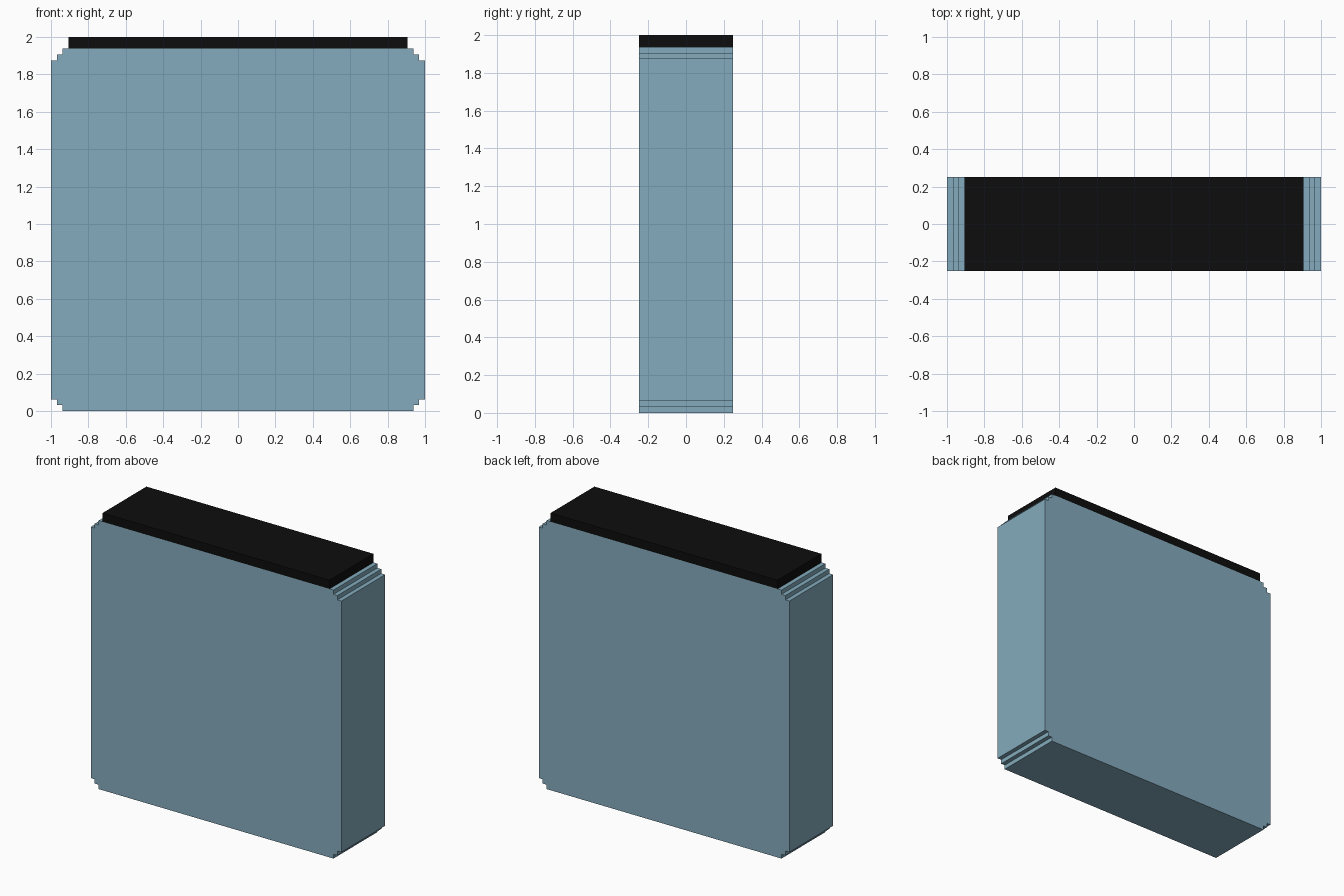
import bpy, bmesh

if "Cube" in bpy.data.objects:
    bpy.data.objects.remove(bpy.data.objects["Cube"])

U = 1 / 32          # stair-step size
HALF_DEPTH = 0.25


def material(name, rgb):
    m = bpy.data.materials.new(name)
    m.diffuse_color = (*rgb, 1)
    m.use_nodes = True
    m.node_tree.nodes["Principled BSDF"].inputs["Base Color"].default_value = m.diffuse_color
    return m


def extrude_profile(name, half, mat):
    """Mirror a right-hand (x, z) profile across x = 0 and extrude it along y."""
    outline = half + [(-x, z) for x, z in reversed(half)]
    bm = bmesh.new()
    face = bm.faces.new([bm.verts.new((x, -HALF_DEPTH, z)) for x, z in outline])
    ext = bmesh.ops.extrude_face_region(bm, geom=[face])
    verts = [g for g in ext["geom"] if isinstance(g, bmesh.types.BMVert)]
    bmesh.ops.translate(bm, verts=verts, vec=(0, 2 * HALF_DEPTH, 0))
    bmesh.ops.recalc_face_normals(bm, faces=bm.faces)
    mesh = bpy.data.meshes.new(name)
    bm.to_mesh(mesh)
    bm.free()
    mesh.materials.append(mat)
    ob = bpy.data.objects.new(name, mesh)
    bpy.context.collection.objects.link(ob)
    return ob


blue = material("pale_blue", (0.23, 0.41, 0.51))
black = material("black", (0.004, 0.004, 0.004))

# Body slab with stepped corners
top = 2 - 2 * U
body = [(1 - 2 * U, 0), (1 - 2 * U, U), (1 - U, U), (1 - U, 2 * U), (1, 2 * U),
        (1, top - 2 * U), (1 - U, top - 2 * U), (1 - U, top - U),
        (1 - 2 * U, top - U), (1 - 2 * U, top)]
extrude_profile("body", body, blue)

# Dark strip along the top
extrude_profile("top_strip", [(1 - 3 * U, top), (1 - 3 * U, 2)], black)
